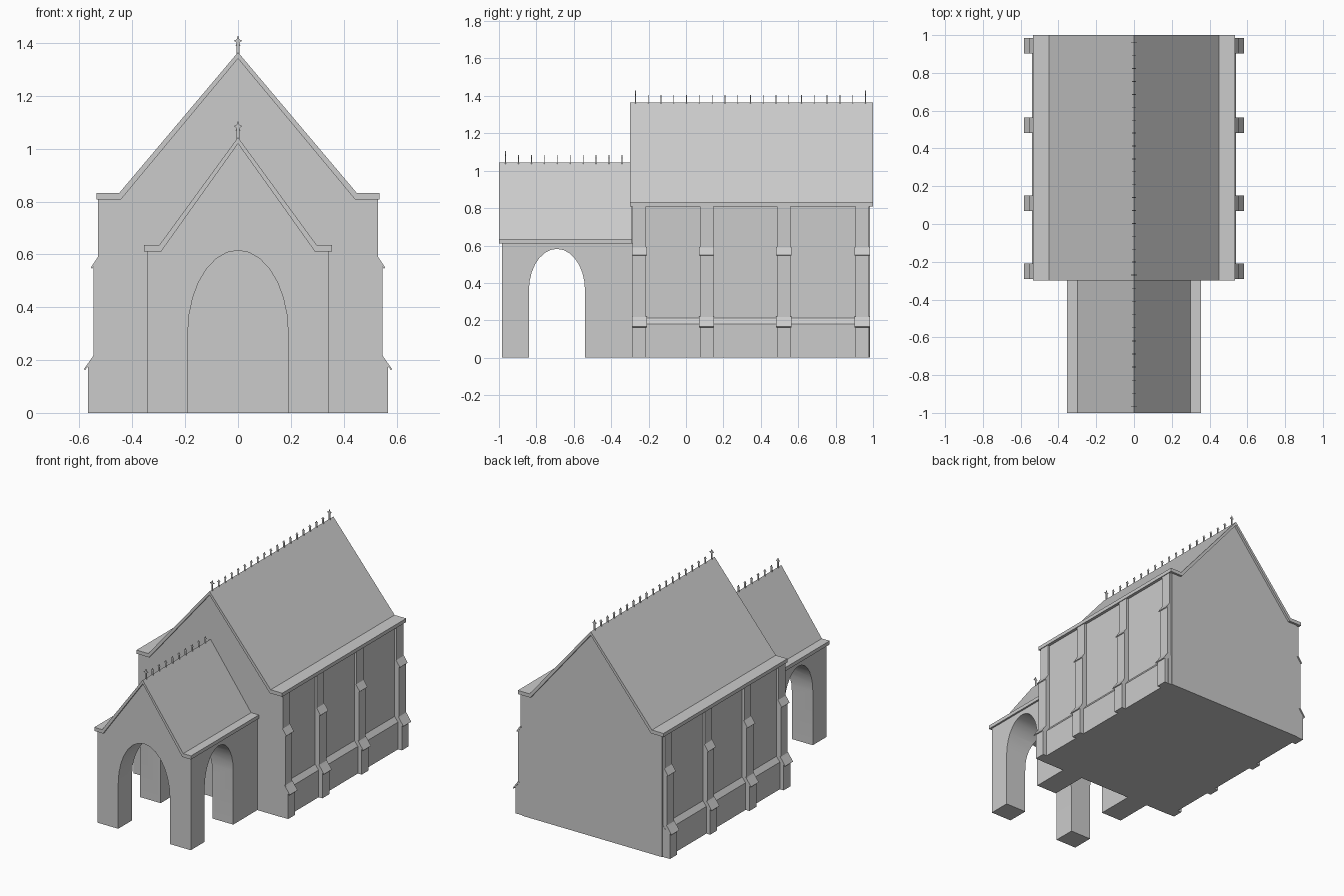
import bpy, bmesh, math

if "Cube" in bpy.data.objects:
    bpy.data.objects.remove(bpy.data.objects["Cube"])


def extrude_profile(name, pts, lo, hi, axis='Y'):
    """Closed 2D profile extruded from lo to hi along Y (pts = x,z) or X (pts = y,z)."""
    bm = bmesh.new()
    place = (lambda a, z, d: (a, d, z)) if axis == 'Y' else (lambda a, z, d: (d, a, z))
    front = [bm.verts.new(place(a, z, lo)) for a, z in pts]
    back = [bm.verts.new(place(a, z, hi)) for a, z in pts]
    n = len(pts)
    bm.faces.new(front)
    bm.faces.new(back[::-1])
    for i in range(n):
        j = (i + 1) % n
        bm.faces.new((front[i], front[j], back[j], back[i]))
    bmesh.ops.recalc_face_normals(bm, faces=bm.faces[:])
    mesh = bpy.data.meshes.new(name)
    bm.to_mesh(mesh)
    bm.free()
    ob = bpy.data.objects.new(name, mesh)
    bpy.context.collection.objects.link(ob)
    return ob


def mirrored(half):
    """Right half of a profile (ending on or near x=0) mirrored to the left."""
    return half + [(-x, z) for x, z in reversed(half) if abs(x) > 1e-6]


def both_sides(name, pts, lo, hi):
    for side, s in (("right", 1), ("left", -1)):
        extrude_profile(f"{name}_{side}", [(s * x, z) for x, z in pts], lo, hi)


def roof(name, eave, eave_z, foot, ridge_z, t, lo, hi):
    """Thin gable roof with a flat eave ledge."""
    top = [(eave, eave_z), (foot, eave_z), (0, ridge_z), (-foot, eave_z), (-eave, eave_z)]
    f = foot - 0.007
    under = [(-eave, eave_z - t), (-f, eave_z - t), (0, ridge_z - t),
             (f, eave_z - t), (eave, eave_z - t)]
    extrude_profile(name, top + under, lo, hi)


def spike(name, y, z, height):
    """Thin cross-shaped ridge ornament."""
    h = height
    w = 0.25 * h
    half = [(0.005, z - 0.02), (0.005, z + 0.58 * h), (w, z + 0.7 * h),
            (0.005, z + 0.77 * h), (0, z + h)]
    extrude_profile(name, mirrored(half), y - 0.002, y + 0.002)


def arch(name, centre, half_w, spring, top, lo, hi, axis):
    """Arch-shaped cutter."""
    n = 14
    pts = [(centre + half_w, -0.1)]
    for i in range(n + 1):
        a = math.pi * i / n
        pts.append((centre + half_w * math.cos(a), spring + (top - spring) * math.sin(a)))
    pts.append((centre - half_w, -0.1))
    ob = extrude_profile(name, pts, lo, hi, axis)
    ob.hide_render = True
    return ob


# Main hall and its roof
extrude_profile("hall_walls", mirrored([(0.515, 0), (0.515, 0.81), (0.442, 0.81), (0, 1.342)]),
                -0.287, 0.985)
roof("hall_roof", 0.535, 0.832, 0.45, 1.365, 0.024, -0.30, 1.0)

# Sloped plinth along each side wall
both_sides("plinth", [(0.49, 0), (0.54, 0), (0.54, 0.18), (0.515, 0.212), (0.49, 0.212)],
           -0.28, 0.98)

# Stepped buttresses with sloped cap stones
shaft = [(0.5, 0), (0.568, 0), (0.568, 0.185), (0.547, 0.218), (0.547, 0.56),
         (0.53, 0.588), (0.53, 0.81), (0.5, 0.81)]
for i, y in enumerate((-0.249, 0.11, 0.522, 0.943)):
    both_sides(f"buttress_{i}", shaft, y - 0.036, y + 0.036)
    for level, x, z, dx, dz in (("lower", 0.545, 0.22, 0.038, 0.054),
                                ("upper", 0.529, 0.592, 0.028, 0.042)):
        cap = [(x, z), (x + dx, z - dz), (x + dx - 0.004, z - dz - 0.004),
               (x + 0.6 * dx - 0.008, z - 0.6 * dz - 0.004), (x - 0.008, z - 0.006)]
        both_sides(f"buttress_cap_{level}_{i}", cap, y - 0.041, y + 0.041)

# Porch with crossing arched openings
porch = extrude_profile("porch_walls",
                        mirrored([(0.343, 0), (0.343, 0.612), (0.291, 0.612), (0, 1.02)]),
                        -0.985, -0.286)
cutters = [arch("front_arch_cutter", 0, 0.19, 0.30, 0.615, -1.1, -0.2, 'Y'),
           arch("side_arch_cutter", -0.69, 0.15, 0.36, 0.582, -0.6, 0.6, 'X')]
bpy.context.view_layer.objects.active = porch
for c in cutters:
    m = porch.modifiers.new("arch", 'BOOLEAN')
    m.operation = 'DIFFERENCE'
    m.solver = 'EXACT'
    m.object = c
    bpy.ops.object.modifier_apply(modifier=m.name)
for c in cutters:
    bpy.data.objects.remove(c)
porch.select_set(True)
bpy.ops.object.shade_smooth_by_angle(angle=math.radians(25))
roof("porch_roof", 0.355, 0.635, 0.298, 1.043, 0.024, -1.0, -0.288)

# Ridge cresting, taller finials at the gable ends
for i in range(19):
    end = i in (0, 18)
    spike(f"hall_{'finial' if end else 'crest'}_{i}", -0.27 + i * 0.0683, 1.363,
          0.066 if end else 0.042)
for i in range(10):
    spike(f"porch_{'finial' if i == 0 else 'crest'}_{i}", -0.965 + i * 0.0692, 1.041,
          0.064 if i == 0 else 0.042)
